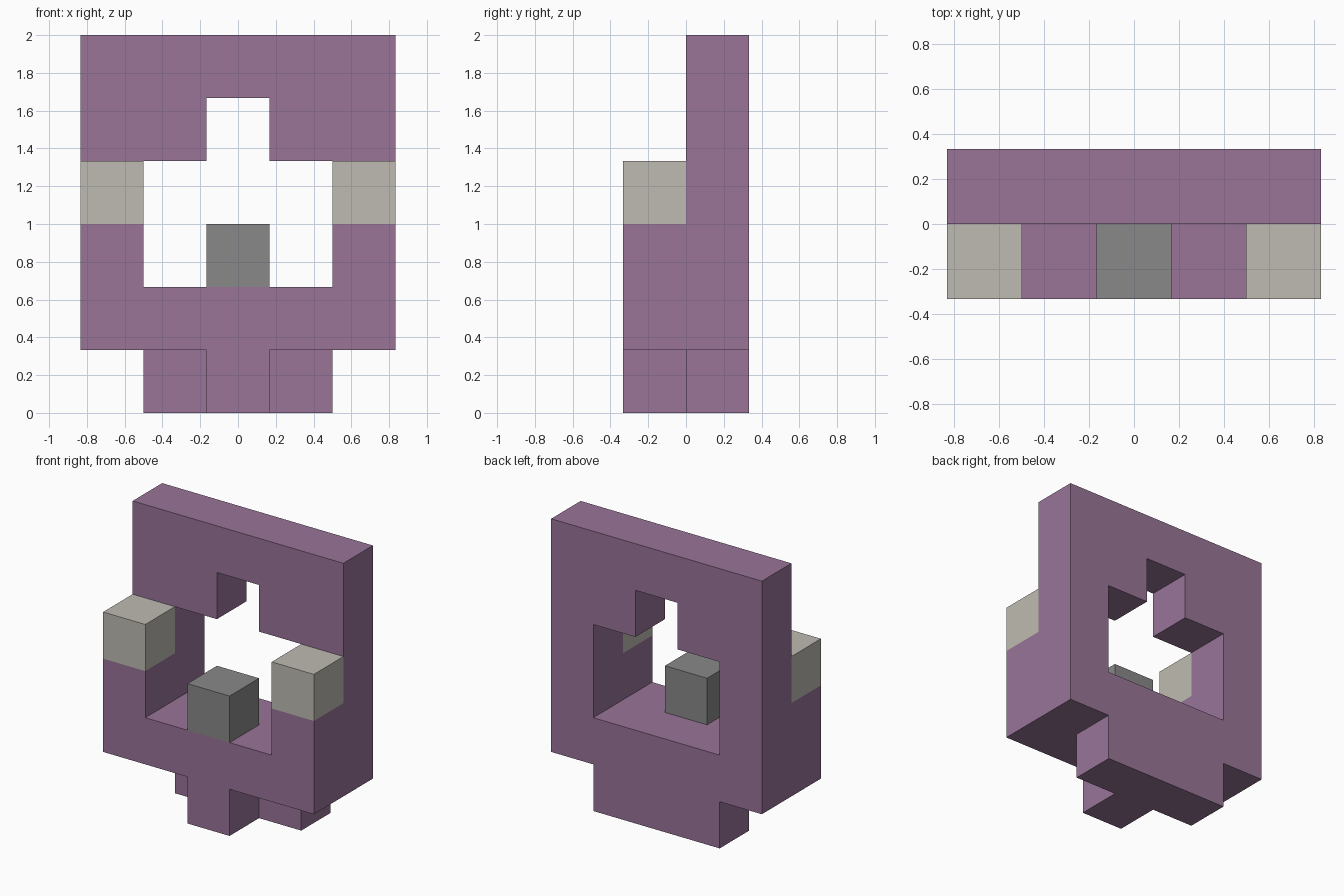
import bpy, bmesh
from mathutils import Vector

cube = bpy.data.objects.get("Cube")
if cube:
    bpy.data.objects.remove(cube, do_unlink=True)

UNIT = 1 / 3  # edge of one block


def make_material(name, color):
    mat = bpy.data.materials.new(name)
    mat.use_nodes = True
    mat.diffuse_color = (*color, 1)
    bsdf = next(n for n in mat.node_tree.nodes if n.type == 'BSDF_PRINCIPLED')
    bsdf.inputs["Base Color"].default_value = (*color, 1)
    return mat


purple = make_material("dusty_purple", (0.319, 0.178, 0.314))
beige = make_material("warm_beige", (0.521, 0.497, 0.445))
grey = make_material("mid_grey", (0.25, 0.25, 0.25))


def cells(layer, rows):
    """Block cells (x, y, z) of one layer; rows run from the bottom up."""
    return {(x - 2, layer, z) for z, row in enumerate(rows)
            for x, mark in enumerate(row) if mark == "#"}


# Part layouts: y = 0 is the back layer, y = -1 the front layer
parts = {
    "back_frame": (purple, cells(0, [".###.", "#####", "#...#", "#...#", "##.##", "#####"])),
    "front_base": (purple, cells(-1, ["..#..", "#####", "#...#"])),
    "left_hand": (beige, {(2, -1, 3)}),
    "right_hand": (beige, {(-2, -1, 3)}),
    "center_block": (grey, {(0, -1, 2)}),
}
solid = set().union(*(blocks for _, blocks in parts.values()))


def build(name, mat, blocks):
    """Build the outer skin of the blocks, skipping faces against neighbours."""
    bm = bmesh.new()
    for cell in sorted(blocks):
        center = Vector((cell[0], cell[1] + 0.5, cell[2] + 0.5))
        for axis in range(3):
            for sign in (-1, 1):
                step = [0, 0, 0]
                step[axis] = sign
                if tuple(c + s for c, s in zip(cell, step)) in solid:
                    continue
                normal = Vector(step)
                u = Vector([float(i == (axis + 1) % 3) for i in range(3)])
                v = normal.cross(u)
                corners = [-u - v, u - v, u + v, v - u]
                bm.faces.new([bm.verts.new((center + (normal + c) / 2) * UNIT)
                              for c in corners])
    bmesh.ops.remove_doubles(bm, verts=bm.verts, dist=0.001)
    mesh = bpy.data.meshes.new(name)
    bm.to_mesh(mesh)
    bm.free()
    mesh.materials.append(mat)
    bpy.context.collection.objects.link(bpy.data.objects.new(name, mesh))


for name, (mat, blocks) in parts.items():
    build(name, mat, blocks)
